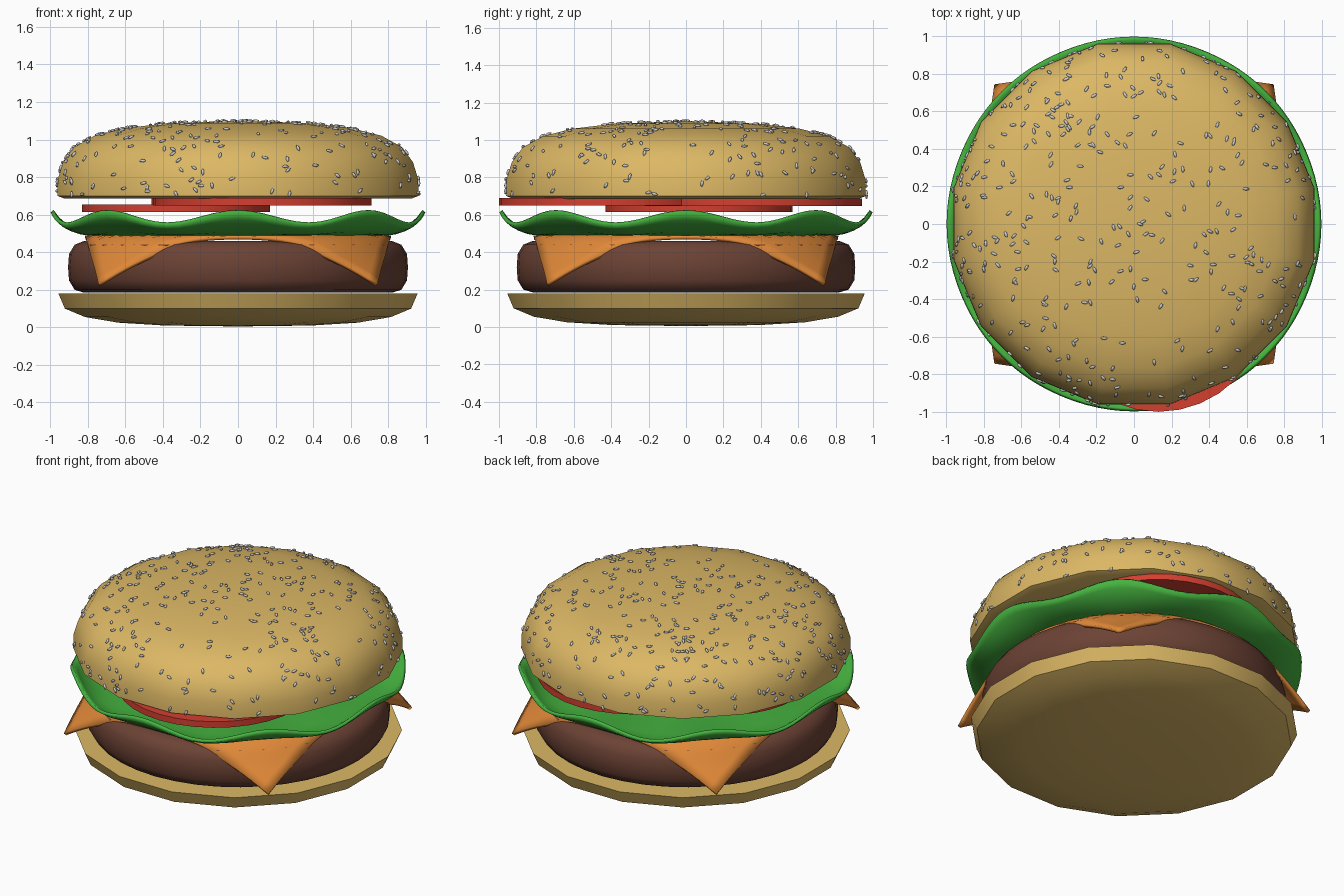
import bpy, bmesh, random
from math import sin, cos, pi, radians, hypot
from mathutils import Matrix, Vector

if "Cube" in bpy.data.objects:
    bpy.data.objects.remove(bpy.data.objects["Cube"])

random.seed(4)


def material(name, rgb):
    m = bpy.data.materials.new(name)
    m.diffuse_color = (*rgb, 1)
    m.use_nodes = True
    m.node_tree.nodes["Principled BSDF"].inputs["Base Color"].default_value = m.diffuse_color
    return m


BUN = material("bun", (0.72, 0.48, 0.13))
MEAT = material("meat", (0.15, 0.055, 0.035))
CHEESE = material("cheese", (0.75, 0.25, 0.04))
LEAF = material("leaf", (0.06, 0.45, 0.05))
RED = material("red", (0.65, 0.05, 0.03))


def finish(name, bm, mat=None, angle=35):
    bmesh.ops.recalc_face_normals(bm, faces=bm.faces)
    me = bpy.data.meshes.new(name)
    bm.to_mesh(me)
    bm.free()
    me.shade_smooth()
    me.set_sharp_from_angle(angle=radians(angle))
    if mat:
        me.materials.append(mat)
    ob = bpy.data.objects.new(name, me)
    bpy.context.collection.objects.link(ob)
    return ob


def lathe(name, profile, sides, mat, phase=0.0, centre=(0, 0), angle=35):
    """Revolve (radius, z) points; the first and last rings are capped with a point."""
    bm = bmesh.new()
    rings = []
    for r, z in profile:
        n = sides if r > 0 else 1
        rings.append([bm.verts.new((centre[0] + r * cos(2 * pi * (i + phase) / sides),
                                    centre[1] + r * sin(2 * pi * (i + phase) / sides), z))
                      for i in range(n)])
    for a, b in zip(rings, rings[1:]):
        for i in range(sides):
            j = (i + 1) % sides
            quad = [a[i % len(a)], a[j % len(a)], b[j % len(b)], b[i % len(b)]]
            bm.faces.new(list(dict.fromkeys(quad)))
    return finish(name, bm, mat, angle)


# Buns: 16 sides
lathe("bottom_bun", [(0, 0.005), (0.4, 0.01), (0.65, 0.025), (0.83, 0.055), (0.94, 0.1),
                     (0.975, 0.18), (0, 0.18)], 16, BUN, 0.5)
top_bun = lathe("top_bun", [(0, 0.69), (0.94, 0.685), (0.98, 0.7), (0.978, 0.79), (0.95, 0.88),
                            (0.89, 0.96), (0.78, 1.02), (0.62, 1.06), (0.38, 1.088), (0, 1.1)],
                16, BUN, 0.5, angle=50)

# Patty
lathe("patty", [(0, 0.185), (0.82, 0.185), (0.87, 0.2), (0.9, 0.25), (0.905, 0.32),
                (0.9, 0.39), (0.87, 0.44), (0.82, 0.46), (0, 0.46)], 40, MEAT, angle=50)

# Cheese slice: square sheet whose corners fold down over the patty
N = 28
bm = bmesh.new()
bmesh.ops.create_grid(bm, x_segments=N, y_segments=N, size=0.82)
for v in bm.verts:
    r = hypot(v.co.x, v.co.y)
    d = max(0, r - 0.8)
    if d:
        k = (r - 0.32 * d) / r
        v.co.x *= k
        v.co.y *= k
    v.co.z = 0.485 - 0.72 * d * min(1, 0.4 + d * 4)
cheese = finish("cheese_slice", bm, CHEESE, 50)
mod = cheese.modifiers.new("thickness", 'SOLIDIFY')
mod.thickness = 0.02
mod.offset = 0

# Lettuce: shallow bowl with eight waves round the rim
bm = bmesh.new()
SIDES = 96
rows = []
for r, z, wave in [(0.3, 0.5, 0), (0.8, 0.5, 0), (0.87, 0.51, 0.008), (0.92, 0.53, 0.015),
                   (0.96, 0.555, 0.024), (0.99, 0.585, 0.034)]:
    rows.append([bm.verts.new((r * cos(t), r * sin(t), z + wave * cos(8 * t)))
                 for t in (2 * pi * i / SIDES for i in range(SIDES))])
bm.faces.new(rows[0])
for a, b in zip(rows, rows[1:]):
    for i in range(SIDES):
        j = (i + 1) % SIDES
        bm.faces.new((a[i], a[j], b[j], b[i]))
lettuce = finish("lettuce", bm, LEAF, 60)
mod = lettuce.modifiers.new("thickness", 'SOLIDIFY')
mod.thickness = 0.02
mod.offset = 0

# Tomato slices
for name, x, y, r, z in [("tomato_front", 0.13, -0.42, 0.58, 0.65),
                         ("tomato_back", 0.12, 0.36, 0.58, 0.648),
                         ("tomato_side", -0.33, 0.07, 0.5, 0.615)]:
    lathe(name, [(0, z), (r, z), (r, z + 0.04), (0, z + 0.04)], 32, RED, centre=(x, y))

# Seeds scattered over the crown of the top bun
src = bmesh.new()
src.from_mesh(top_bun.data)
bmesh.ops.triangulate(src, faces=src.faces)
src.normal_update()
tris = [f for f in src.faces if f.normal.z > -0.1 and f.calc_center_median().z > 0.72]
bm = bmesh.new()
for f in random.choices(tris, weights=[f.calc_area() for f in tris], k=400):
    a, b = random.random(), random.random()
    if a + b > 1:
        a, b = 1 - a, 1 - b
    p0, p1, p2 = (v.co for v in f.verts)
    p = p0 + (p1 - p0) * a + (p2 - p0) * b
    turn = f.normal.to_track_quat('Z', 'Y').to_matrix().to_4x4()
    mat = (Matrix.Translation(p + f.normal * 0.004) @ turn
           @ Matrix.Rotation(random.uniform(0, pi), 4, 'Z')
           @ Matrix.Diagonal(Vector((0.02, 0.009, 0.008, 1))))
    bmesh.ops.create_icosphere(bm, subdivisions=1, radius=1, matrix=mat)
src.free()
finish("sesame_seeds", bm, None, 60)
